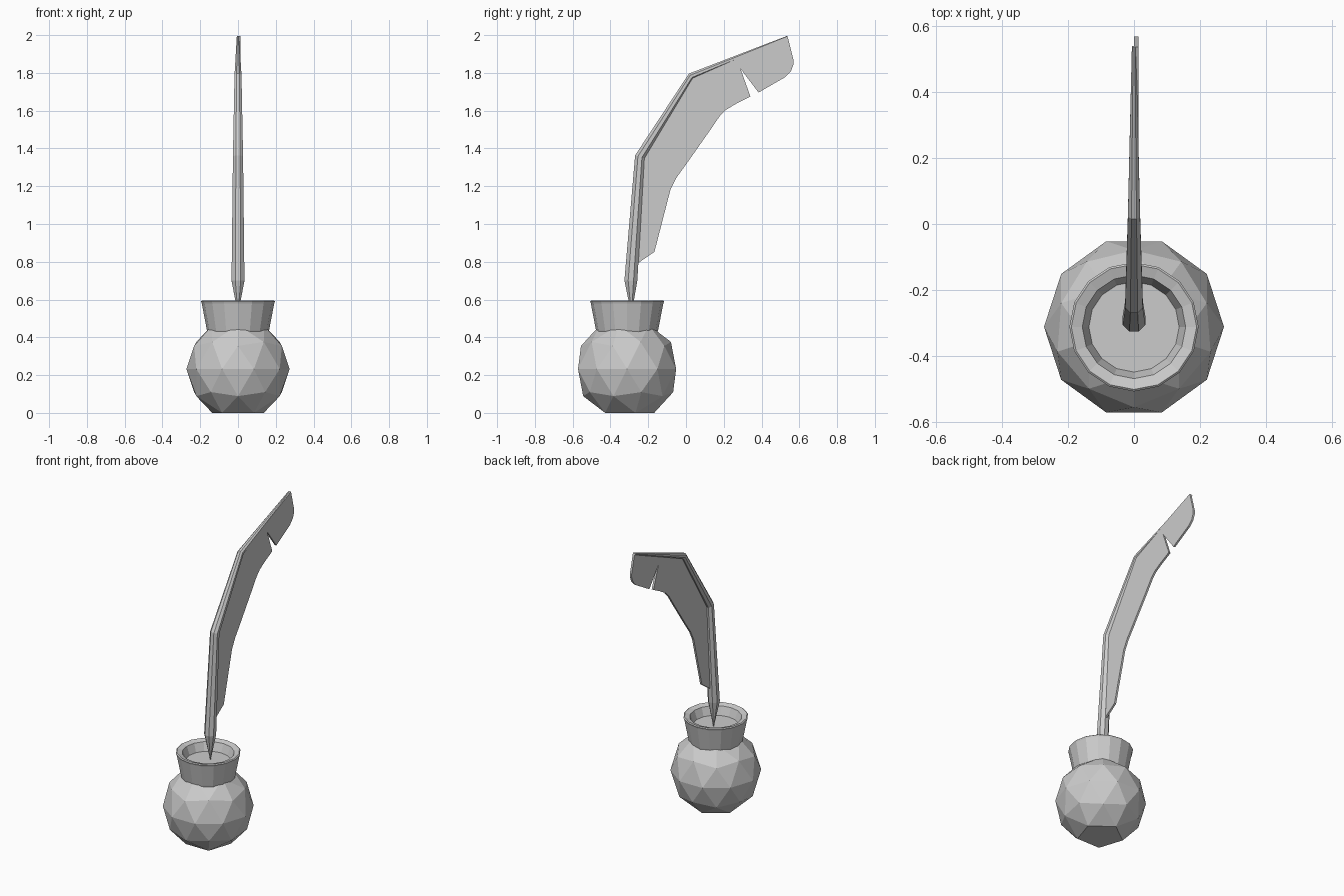
import bpy
import bmesh
from math import cos, sin, pi, radians
from mathutils import Matrix, Vector

cube = bpy.data.objects.get("Cube")
if cube:
    bpy.data.objects.remove(cube, do_unlink=True)

grey = bpy.data.materials.new("light_grey")
grey.use_nodes = True
colour = (0.6, 0.6, 0.6, 1)
grey.diffuse_color = colour
grey.node_tree.nodes["Principled BSDF"].inputs["Base Color"].default_value = colour

POT_Y = -0.312


def finish(bm, name):
    bmesh.ops.recalc_face_normals(bm, faces=bm.faces)
    mesh = bpy.data.meshes.new(name)
    bm.to_mesh(mesh)
    bm.free()
    mesh.materials.append(grey)
    obj = bpy.data.objects.new(name, mesh)
    bpy.context.collection.objects.link(obj)
    return obj


def skin(bm, rings):
    """Bridge rings of equal size and cap both ends."""
    loops = [[bm.verts.new(p) for p in ring] for ring in rings]
    for a, b in zip(loops, loops[1:]):
        for i in range(len(a)):
            j = (i + 1) % len(a)
            bm.faces.new((a[i], a[j], b[j], b[i]))
    bm.faces.new(loops[0][::-1])
    bm.faces.new(loops[-1])


# Faceted round pot with a flat base
bm = bmesh.new()
turn = Matrix.Translation((0, POT_Y, 0.234)) @ Matrix.Rotation(radians(-90), 4, "Z")
bmesh.ops.create_icosphere(bm, subdivisions=2, radius=0.273, matrix=turn)
pole = min(bm.verts, key=lambda v: v.co.z)
bmesh.ops.dissolve_verts(bm, verts=[pole])
low = min(v.co.z for v in bm.verts)
bmesh.ops.translate(bm, verts=bm.verts, vec=(0, 0, -low))
finish(bm, "pot_body")

# Flared neck, rim and shallow well
SIDES = 16
profile = [(0.155, 0.40), (0.165, 0.44), (0.192, 0.58), (0.196, 0.59),
           (0.19, 0.595), (0.157, 0.585), (0.137, 0.53)]
bm = bmesh.new()
skin(bm, [[(r * cos(2 * pi * i / SIDES), POT_Y + r * sin(2 * pi * i / SIDES), z)
           for i in range(SIDES)] for r, z in profile])
finish(bm, "pot_neck")

# Bent quill shaft, tapering to a nib below: y, z, radius
path = [(-0.289, 0.53, 0.002), (-0.292, 0.70, 0.037),
        (-0.244, 1.355, 0.029), (0.027, 1.782, 0.020), (0.538, 1.990, 0.007)]
points = [Vector((0, y, z)) for y, z, r in path]
rings = []
for k, (y, z, r) in enumerate(path):
    before = points[k] - points[max(k - 1, 0)]
    after = points[min(k + 1, len(points) - 1)] - points[k]
    tangent = (before.normalized() + after.normalized()).normalized()
    across = Vector((0, tangent.z, -tangent.y))
    rings.append([points[k] + Vector((r * cos(a), 0, 0)) + across * r * sin(a)
                  for a in (2 * pi * (i + 0.5) / 8 for i in range(8))])
bm = bmesh.new()
skin(bm, rings)
finish(bm, "quill_shaft")

# Flat feather vane with a notch near the tip: y, z
outline = [(-0.265, 0.785), (-0.167, 0.853), (-0.082, 1.183), (-0.05, 1.246),
           (0.0, 1.315), (0.13, 1.50), (0.177, 1.569), (0.21, 1.603),
           (0.257, 1.632), (0.341, 1.675), (0.288, 1.823), (0.384, 1.696),
           (0.526, 1.778), (0.556, 1.81), (0.569, 1.845), (0.569, 1.87),
           (0.537, 1.995), (0.027, 1.782), (-0.244, 1.355)]
bm = bmesh.new()
skin(bm, [[(x, y, z) for y, z in outline] for x in (0.0, 0.013)])
finish(bm, "feather_vane")
